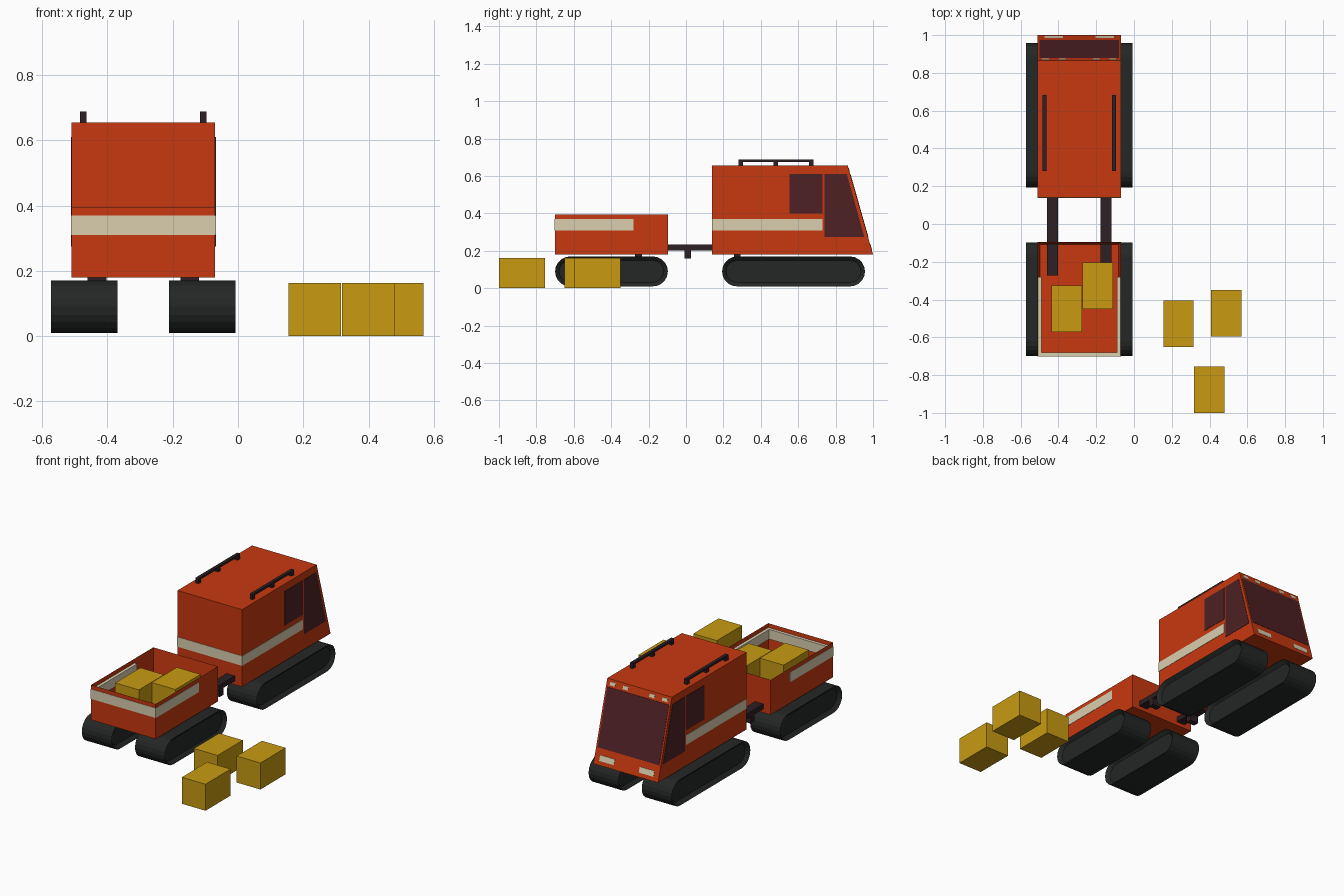
import bpy, bmesh, math

if "Cube" in bpy.data.objects:
    bpy.data.objects.remove(bpy.data.objects["Cube"])

CX = -0.29          # centre line of the vehicle
HW = 0.22           # half width of the bodies


def material(name, rgb):
    m = bpy.data.materials.new(name)
    m.diffuse_color = (*rgb, 1)
    m.use_nodes = True
    m.node_tree.nodes["Principled BSDF"].inputs["Base Color"].default_value = m.diffuse_color
    return m


RED = material("red_paint", (0.58, 0.04, 0.005))
CREAM = material("cream", (0.70, 0.62, 0.43))
GLASS = material("dark_glass", (0.075, 0.015, 0.018))
RUBBER = material("rubber", (0.018, 0.02, 0.02))
METAL = material("dark_metal", (0.026, 0.014, 0.017))
YELLOW = material("yellow", (0.58, 0.33, 0.006))


def finish(bm, name, mat):
    bmesh.ops.recalc_face_normals(bm, faces=bm.faces)
    me = bpy.data.meshes.new(name)
    bm.to_mesh(me)
    bm.free()
    me.materials.append(mat)
    ob = bpy.data.objects.new(name, me)
    bpy.context.collection.objects.link(ob)
    return ob


def prism_bm(pts, x0, x1):
    """Extrude a (y, z) profile from x0 to x1."""
    bm = bmesh.new()
    f = bm.faces.new([bm.verts.new((x0, y, z)) for y, z in pts])
    r = bmesh.ops.extrude_face_region(bm, geom=[f])
    for v in r["geom"]:
        if isinstance(v, bmesh.types.BMVert):
            v.co.x = x1
    bmesh.ops.recalc_face_normals(bm, faces=bm.faces)
    return bm


def prism(name, pts, x0, x1, mat):
    return finish(prism_bm(pts, x0, x1), name, mat)


def box(name, x, y, z, mat):
    return prism(name, [(y[0], z[0]), (y[1], z[0]), (y[1], z[1]), (y[0], z[1])], x[0], x[1], mat)


def track(name, xc, y0, y1, z0=0.01, z1=0.17, n=10):
    """Stadium-shaped track with recessed side faces."""
    r, zc = (z1 - z0) / 2, (z0 + z1) / 2
    pts = []
    for yc, a0 in ((y1 - r, -math.pi / 2), (y0 + r, math.pi / 2)):
        for i in range(n + 1):
            a = a0 + math.pi * i / n
            pts.append((yc + r * math.cos(a), zc + r * math.sin(a)))
    bm = prism_bm(pts, xc - 0.102, xc + 0.102)
    sides = [f for f in bm.faces if len(f.verts) > 4]
    bmesh.ops.inset_individual(bm, faces=sides, thickness=0.022)
    for f in sides:
        d = -0.02 if f.calc_center_median().x > xc else 0.02
        for v in f.verts:
            v.co.x += d
    finish(bm, name, RUBBER)


def rail(name, xc, w, y0, y1, z, foot_z, post):
    """Bar with three posts reaching to foot_z."""
    x = (xc - w / 2, xc + w / 2)
    box(name + "_bar", x, (y0, y1), z, METAL)
    end = z[0] if foot_z < z[0] else z[1]
    for i, yc in enumerate((y0 + post / 2, (y0 + y1) / 2, y1 - post / 2)):
        box(f"{name}_post_{i}", x, (yc - post / 2, yc + post / 2), sorted((foot_z, end)), METAL)


def slope(z):
    return 1.0 - (z - 0.18) * 0.135 / 0.475


def slant_panel(name, xc, hw, z0, z1, mat, out=0.002):
    pts = [(slope(z0) - 0.004, z0), (slope(z0) + out, z0),
           (slope(z1) + out, z1), (slope(z1) - 0.004, z1)]
    prism(name, pts, xc - hw, xc + hw, mat)


# Cab body with sloping windscreen end
prism("cab_body", [(0.14, 0.18), (1.0, 0.18), (0.865, 0.655), (0.14, 0.655)], CX - HW, CX + HW, RED)
slant_panel("windscreen", CX, 0.21, 0.275, 0.61, GLASS)
box("cab_rear_stripe", (CX - HW - 0.001, CX + HW + 0.001), (0.138, 0.142), (0.31, 0.37), CREAM)

# Trailer: open box made by insetting and sinking the top face
bm = prism_bm([(-0.70, 0.18), (-0.095, 0.18), (-0.095, 0.395), (-0.70, 0.395)], CX - HW, CX + HW)
top = max(bm.faces, key=lambda f: f.calc_center_median().z)
bmesh.ops.inset_individual(bm, faces=[top], thickness=0.018)
for v in top.verts:
    v.co.z = 0.205
finish(bm, "trailer_body", RED)
box("trailer_rear_stripe", (CX - HW - 0.001, CX + HW + 0.001), (-0.702, -0.68), (0.31, 0.37), CREAM)

# Parts repeated on both sides
for s, side in ((-1, "left"), (1, "right")):
    skin = sorted((CX + s * (HW - 0.003), CX + s * (HW + 0.002)))
    wall = sorted((CX + s * (HW - 0.020), CX + s * (HW + 0.002)))
    box(f"cab_stripe_{side}", skin, (0.14, 0.73), (0.31, 0.37), CREAM)
    box(f"trailer_stripe_{side}", wall, (-0.70, -0.28), (0.31, 0.37), CREAM)
    box(f"rear_window_{side}", skin, (0.553, 0.73), (0.40, 0.61), GLASS)
    prism(f"front_window_{side}", [(0.74, 0.275), (0.953, 0.275), (0.86, 0.61), (0.74, 0.61)], *skin, GLASS)
    slant_panel(f"headlight_{side}", CX + s * 0.135, 0.05, 0.205, 0.237, CREAM)
    for i, off in enumerate((0.09, 0.178)):
        slant_panel(f"marker_light_{side}_{i}", CX + s * off, 0.018, 0.622, 0.642, CREAM)
    track(f"cab_track_{side}", CX + s * 0.181, 0.193, 0.957)
    track(f"trailer_track_{side}", CX + s * 0.181, -0.70, -0.097)
    rail(f"roof_rail_{side}", CX + s * 0.184, 0.02, 0.28, 0.682, (0.675, 0.688), 0.65, 0.024)
    rail(f"hitch_{side}", CX + s * 0.142, 0.057, -0.272, 0.292, (0.203, 0.234), 0.16, 0.036)

# Cargo crates: two in the trailer, three on the ground
for i, (x, y, z) in enumerate(((-0.436, -0.571, 0.215), (-0.272, -0.45, 0.215),
                               (0.155, -0.65, 0), (0.408, -0.595, 0), (0.318, -1.0, 0))):
    box(f"crate_{i}", (x, x + 0.161), (y, y + 0.245), (z, z + 0.163), YELLOW)
